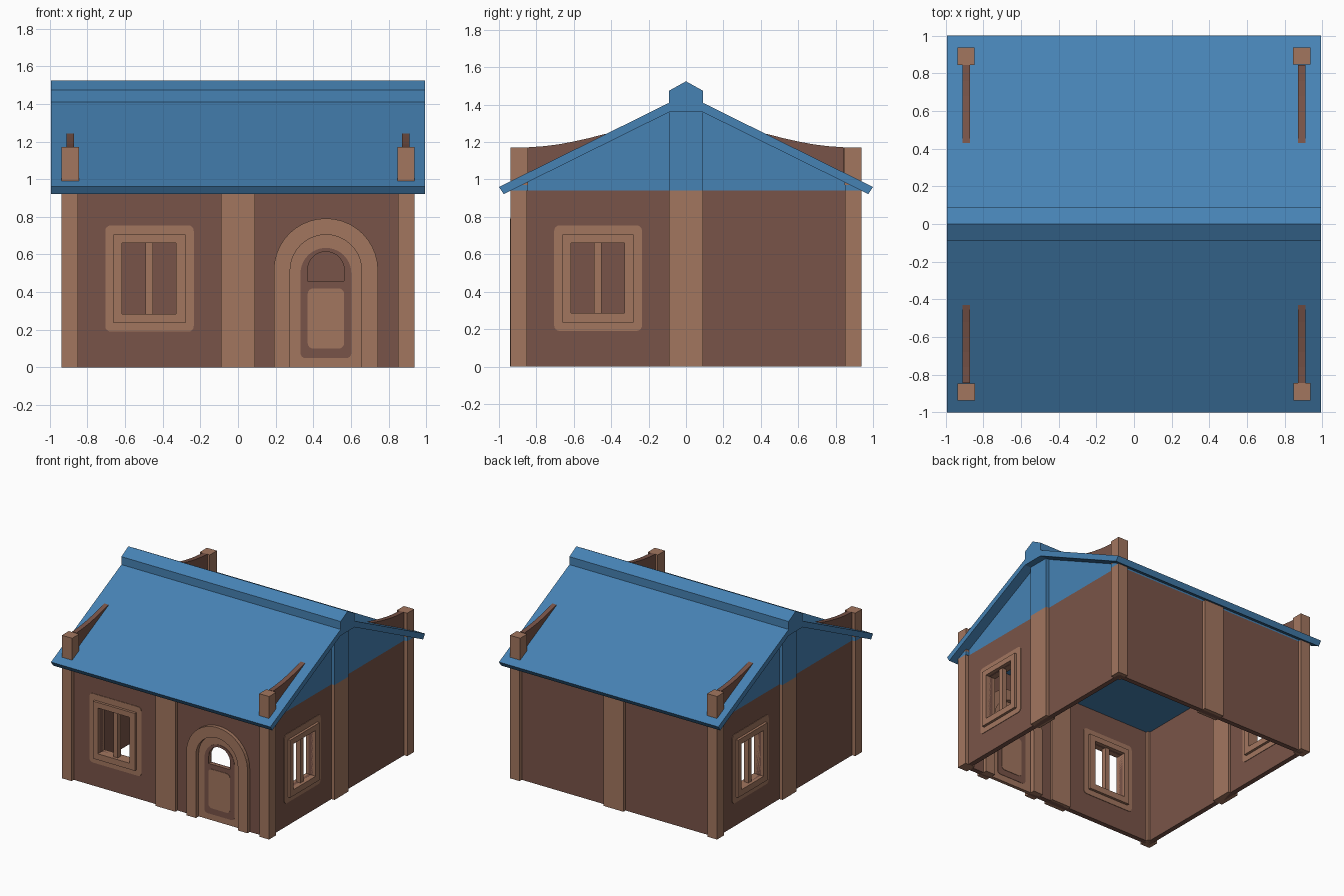
import bpy, bmesh
from math import pi, sin, cos
from mathutils import Matrix

if "Cube" in bpy.data.objects:
    bpy.data.objects.remove(bpy.data.objects["Cube"])


def material(name, rgb):
    m = bpy.data.materials.new(name)
    lin = [((c / 255 + 0.055) / 1.055) ** 2.4 for c in rgb]
    m.diffuse_color = (*lin, 1)
    m.use_nodes = True
    m.node_tree.nodes["Principled BSDF"].inputs["Base Color"].default_value = m.diffuse_color
    return m


BLUE = material("roof blue", (70, 130, 180))
DARK = material("dark brown", (121, 84, 72))
LIGHT = material("light brown", (162, 118, 95))


def rect(u0, u1, z0, z1, r=0):
    if not r:
        return [(u0, z0), (u1, z0), (u1, z1), (u0, z1)]
    pts = []
    for i, (u, z) in enumerate([(u1 - r, z1 - r), (u0 + r, z1 - r), (u0 + r, z0 + r), (u1 - r, z0 + r)]):
        for j in range(5):
            a = (i + j / 4) * pi / 2
            pts.append((u + r * cos(a), z + r * sin(a)))
    return pts


def arc(u, z, r, n=20):
    """Half circle from right to left."""
    return [(u + r * cos(pi * i / n), z + r * sin(pi * i / n)) for i in range(n + 1)]


def slab(name, loops, d0, d1, mat, side=0):
    """Outline with holes, extruded from depth d0 to d1 outwards.
    side: 0 front, 1 right, 2 back, 3 left."""
    cu = bpy.data.curves.new(name, 'CURVE')
    cu.dimensions = '2D'
    cu.fill_mode = 'BOTH'
    cu.extrude = (d1 - d0) / 2
    for loop in loops:
        sp = cu.splines.new('POLY')
        sp.points.add(len(loop) - 1)
        for p, (u, z) in zip(sp.points, loop):
            p.co = (u, z, 0, 1)
        sp.use_cyclic_u = True
    tmp = bpy.data.objects.new(name + "_curve", cu)
    bpy.context.collection.objects.link(tmp)
    bpy.context.view_layer.update()
    me = bpy.data.meshes.new_from_object(tmp)
    bpy.data.objects.remove(tmp)
    me.transform(Matrix.Rotation(side * pi / 2, 4, 'Z')
                 @ Matrix.Translation((0, -(d0 + d1) / 2, 0))
                 @ Matrix.Rotation(pi / 2, 4, 'X'))
    bm = bmesh.new()
    bm.from_mesh(me)
    bmesh.ops.remove_doubles(bm, verts=bm.verts, dist=1e-5)
    bmesh.ops.recalc_face_normals(bm, faces=bm.faces)
    for f in bm.faces:
        f.smooth = False
        f.material_index = 0
    bm.to_mesh(me)
    bm.free()
    me.name = name
    me.materials.clear()
    me.materials.append(mat)
    ob = bpy.data.objects.new(name, me)
    bpy.context.collection.objects.link(ob)
    return ob


SIDES = ["front", "right", "back", "left"]
TOP = 0.94
DU, DZ = 0.467, 0.515          # door centre and arch height
opening = rect(-0.615, -0.33, 0.285, 0.66)

for k, s in enumerate(SIDES):
    # wall, with a door notch in the front
    outline = [(-0.9, 0), (-0.9, TOP), (0.9, TOP), (0.9, 0)]
    if k == 0:
        outline += [(DU + 0.19, 0)] + arc(DU, DZ, 0.19) + [(DU - 0.19, 0)]
    slab(s + "_wall", [outline] + ([opening] if k != 2 else []), 0.87, 0.91, DARK, k)
    # posts
    slab(s + "_middle_post", [rect(-0.09, 0.09, 0, TOP)], 0.85, 0.937, LIGHT, k)
    slab(s + "_corner_post", [rect(-0.938, -0.85, 0, TOP)], 0.85, 0.938, LIGHT, k)
    slab(s + "_corner_finial", [rect(-0.938, -0.845, 0.97, 1.17)], 0.848, 0.938, LIGHT, k)
    slab(s + "_roof_corner_block", [rect(-0.938, -0.845, TOP, 0.98)], 0.85, 0.938, BLUE, k)
    # window
    if k != 2:
        slab(s + "_window_surround", [rect(-0.705, -0.235, 0.19, 0.755, 0.03), opening],
             0.866, 0.914, LIGHT, k)
        slab(s + "_window_frame", [rect(-0.66, -0.28, 0.235, 0.705), opening],
             0.845, 0.935, LIGHT, k)
        slab(s + "_window_mullion", [rect(-0.492, -0.452, 0.28, 0.665)], 0.87, 0.91, LIGHT, k)

# door
frame = [(DU + 0.277, 0)] + arc(DU, DZ, 0.277) + [(DU - 0.277, 0), (DU - 0.19, 0)] \
    + arc(DU, DZ, 0.19)[::-1] + [(DU + 0.19, 0)]
slab("door_frame", [frame], 0.84, 0.94, LIGHT)
light_hole = arc(DU, 0.518, 0.097) + [(DU - 0.097, 0.46), (DU + 0.097, 0.46)]
leaf = [(DU + 0.19, 0)] + arc(DU, DZ, 0.19) + [(DU - 0.19, 0)]
slab("door_leaf", [leaf, light_hole], 0.876, 0.904, LIGHT)
lower = [p for p in rect(DU - 0.135, DU + 0.135, 0.05, 0.5, 0.025) if p[1] < 0.2]
slab("door_inset", [arc(DU, 0.5, 0.135) + lower, light_hole], 0.873, 0.907, DARK)
slab("door_panel", [rect(DU - 0.097, DU + 0.097, 0.10, 0.42, 0.03)], 0.87, 0.91, LIGHT)

# roof: covering with ridge cap, and the gable body that closes the ceiling
half = [(0.975, 0.922), (1.0, 0.96), (0.09, 1.41), (0.09, 1.475)]
cover = half + [(0, 1.525)] + [(-u, z) for u, z in half[::-1]] + [(-0.09, 1.36), (0.09, 1.36)]
slab("roof_covering", [cover], -0.993, 0.993, BLUE, 1)
body = [(-0.91, TOP), (0.91, TOP), (0.91, 0.965), (0, 1.405), (-0.91, 0.965)]
slab("gable_body", [body], -0.91, 0.91, BLUE, 1)

# gable posts and the curved fins running up the roof
fin = [(0.845, 1.172), (0.76, 1.178), (0.68, 1.188), (0.6, 1.203), (0.52, 1.221), (0.43, 1.244),
       (0.43, 1.21), (0.845, 1.0)]
for k in (1, 3):
    slab(SIDES[k] + "_gable_post", [rect(-0.09, 0.09, TOP, 1.4)], 0.85, 0.937, BLUE, k)
    for sgn, n in ((-1, "near"), (1, "far")):
        slab(f"{SIDES[k]}_{n}_fin", [[(sgn * u, z) for u, z in fin]], 0.87, 0.91, DARK, k)
